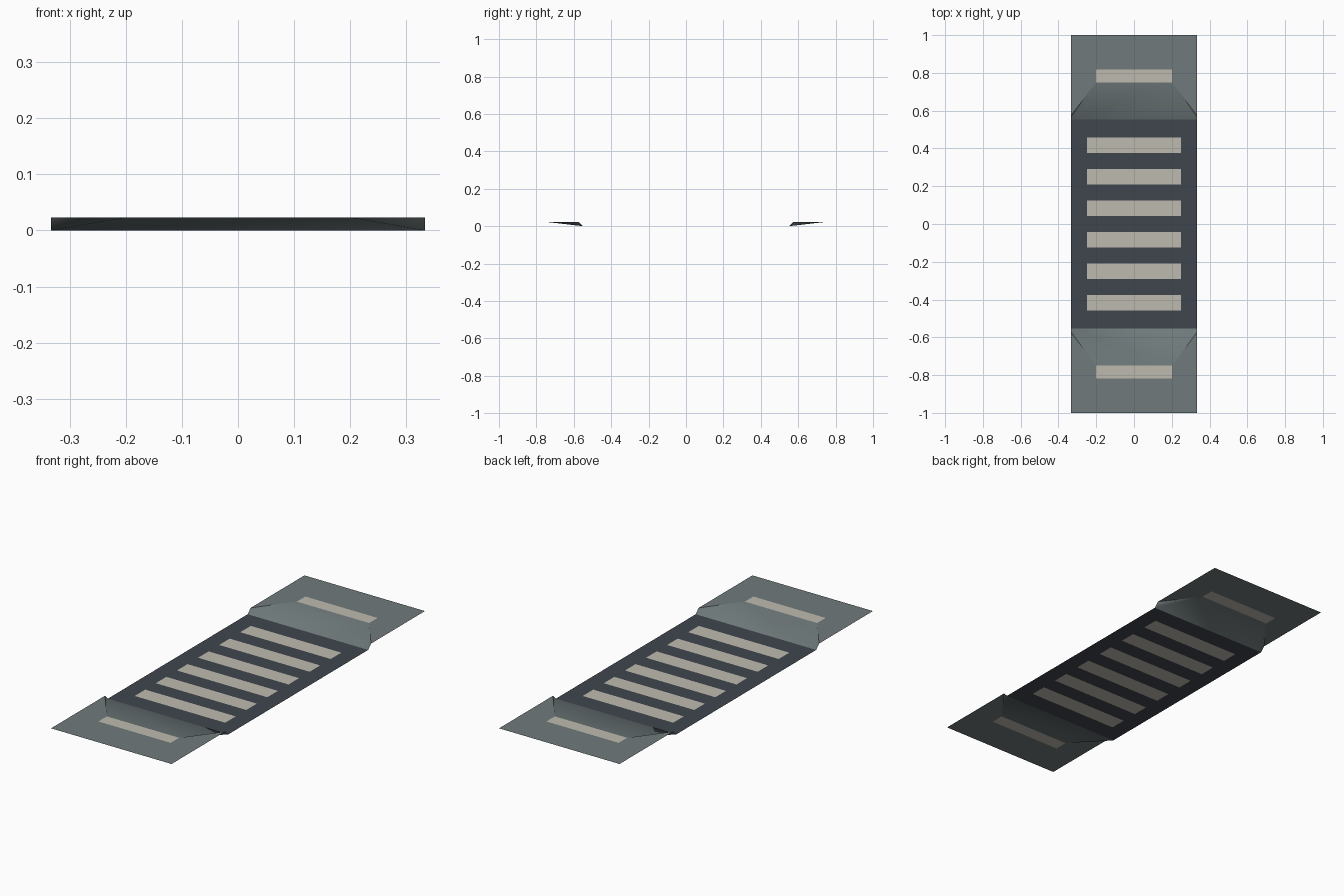
import bpy
import bmesh

cube = bpy.data.objects.get("Cube")
if cube:
    bpy.data.objects.remove(cube, do_unlink=True)


def make_material(name, rgb):
    mat = bpy.data.materials.new(name)
    mat.use_nodes = True
    mat.diffuse_color = (*rgb, 1)
    mat.node_tree.nodes["Principled BSDF"].inputs["Base Color"].default_value = (*rgb, 1)
    return mat


asphalt = make_material("dark asphalt", (0.051, 0.061, 0.076))
paving = make_material("grey paving", (0.160, 0.194, 0.198))
paint = make_material("pale paint", (0.515, 0.497, 0.430))

HALF_W = 0.333    # half width of the whole tile
ROAD = 0.552      # half length of the road
KERB = 0.575      # top of the kerb at the tile sides
RAMP = 0.75       # top of the dropped kerb
HEIGHT = 0.023    # pavement height
STRIP = 0.2       # half width of the ramp top and its paint strip


def make_sheet(name, faces, base):
    """Join faces given as (points, painted, smooth) into one upward sheet."""
    bm = bmesh.new()
    for points, painted, smooth in faces:
        face = bm.faces.new([bm.verts.new(p) for p in points])
        face.material_index = int(painted)
        face.smooth = smooth
        face.normal_update()
        if face.normal.z < 0:
            face.normal_flip()
    bmesh.ops.remove_doubles(bm, verts=bm.verts, dist=0.0001)
    mesh = bpy.data.meshes.new(name)
    bm.to_mesh(mesh)
    bm.free()
    mesh.materials.append(base)
    mesh.materials.append(paint)
    obj = bpy.data.objects.new(name, mesh)
    bpy.context.collection.objects.link(obj)
    return obj


# Road: a grid whose alternate middle cells are the painted bars
xs = [-HALF_W, -0.25, 0.25, HALF_W]
ys = [-ROAD] + [(i - 5.5) / 12 for i in range(12)] + [ROAD]
road_faces = []
for row in range(len(ys) - 1):
    for col in range(3):
        x0, x1, y0, y1 = xs[col], xs[col + 1], ys[row], ys[row + 1]
        corners = [(x0, y0, 0), (x1, y0, 0), (x1, y1, 0), (x0, y1, 0)]
        road_faces.append((corners, col == 1 and row % 2 == 1, False))
make_sheet("road", road_faces, asphalt)


def make_pavement(name, side):
    def low(x):
        return (x, side * ROAD, 0)

    def top(x, y):
        return (x, side * y, HEIGHT)

    def band(y0, y1):
        return [top(-STRIP, y0), top(STRIP, y0), top(STRIP, y1), top(-STRIP, y1)]

    strip_end = 0.817
    faces = [
        # Ramp down to the road, paint strip and outer slab
        ([low(-HALF_W), low(HALF_W), top(STRIP, RAMP), top(-STRIP, RAMP)], False, True),
        (band(RAMP, strip_end), True, False),
        (band(strip_end, 1), False, False),
    ]
    for s in (-1, 1):
        edge, inner = s * HALF_W, s * STRIP
        # Flared kerb and side slab
        faces.append(([low(edge), top(edge, KERB), top(inner, RAMP)], False, True))
        faces.append(([top(edge, KERB), top(edge, 1), top(inner, 1),
                       top(inner, strip_end), top(inner, RAMP)], False, False))
    make_sheet(name, faces, paving)


make_pavement("front_pavement", -1)
make_pavement("back_pavement", 1)
